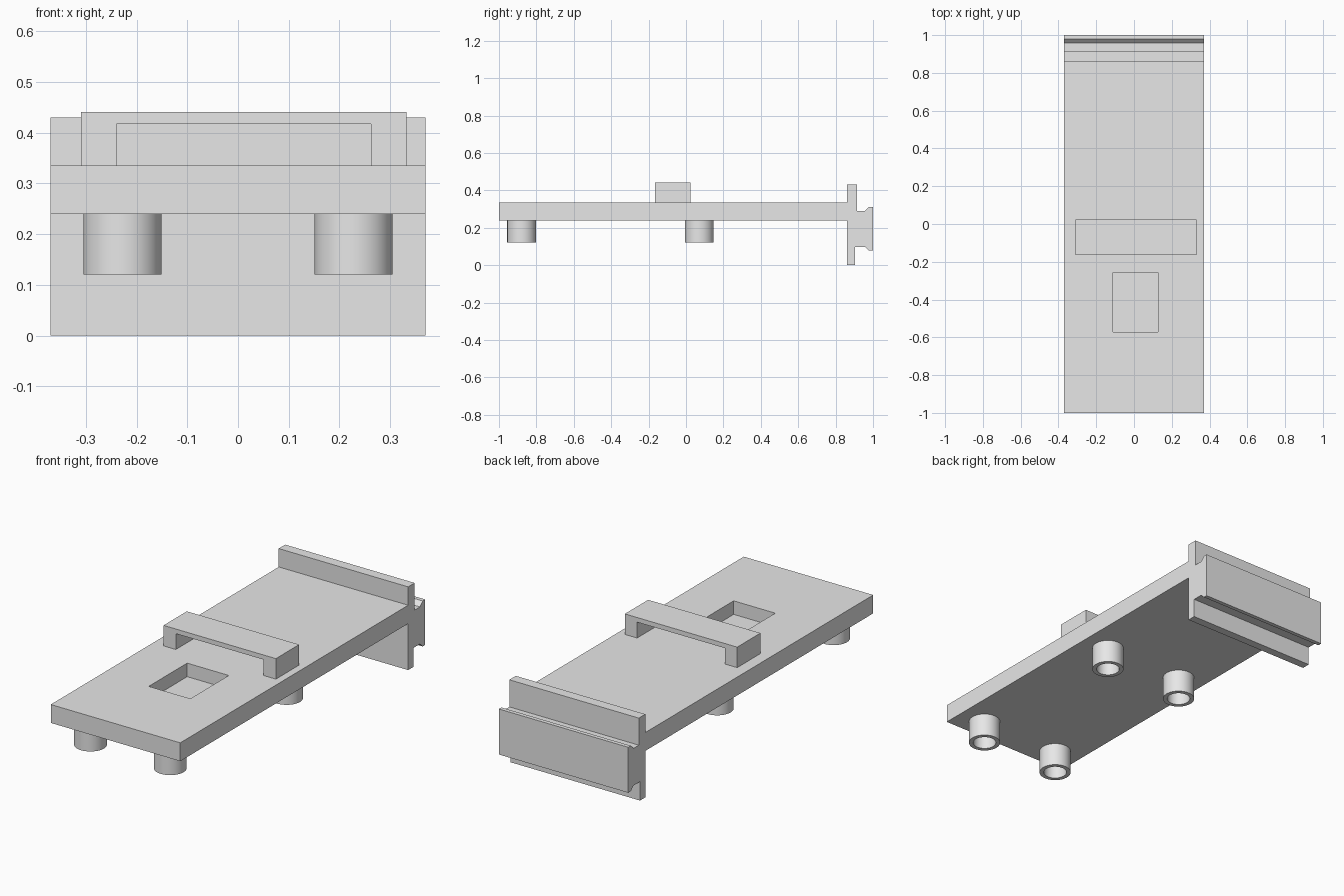
import bpy, bmesh, math
from mathutils import Vector

if "Cube" in bpy.data.objects:
    bpy.data.objects.remove(bpy.data.objects["Cube"])

grey = bpy.data.materials.new("light grey")
grey.diffuse_color = (0.8, 0.8, 0.8, 1)
grey.use_nodes = True
grey.node_tree.nodes["Principled BSDF"].inputs["Base Color"].default_value = grey.diffuse_color


def finish(name, bm):
    bmesh.ops.recalc_face_normals(bm, faces=bm.faces)
    mesh = bpy.data.meshes.new(name)
    bm.to_mesh(mesh)
    bm.free()
    mesh.materials.append(grey)
    ob = bpy.data.objects.new(name, mesh)
    bpy.context.collection.objects.link(ob)
    return ob


def extrude(name, points, direction):
    """Closed prism: a flat outline pushed along a direction."""
    bm = bmesh.new()
    face = bm.faces.new([bm.verts.new(p) for p in points])
    new = bmesh.ops.extrude_face_region(bm, geom=[face], use_keep_orig=True)["geom"]
    verts = [v for v in new if isinstance(v, bmesh.types.BMVert)]
    bmesh.ops.translate(bm, verts=verts, vec=Vector(direction))
    return finish(name, bm)


def box(name, x0, x1, y0, y1, z0, z1):
    outline = [(x0, y0, z0), (x1, y0, z0), (x1, y1, z0), (x0, y1, z0)]
    return extrude(name, outline, (0, 0, z1 - z0))


W = 0.37                    # half width
BOTTOM, TOP = 0.24, 0.335   # base plate heights

# Base plate with a blind rectangular pocket
plate = box("base_plate", -W, W, -1, 0.861, BOTTOM, TOP)
cutter = box("pocket_cutter", -0.11, 0.128, -0.572, -0.258, 0.265, 0.4)
cutter.hide_render = True
cut = plate.modifiers.new("pocket", 'BOOLEAN')
cut.operation = 'DIFFERENCE'
cut.solver = 'EXACT'
cut.object = cutter
bpy.context.view_layer.objects.active = plate
plate.select_set(True)
bpy.ops.object.modifier_apply(modifier=cut.name)
plate.select_set(False)
bpy.data.objects.remove(cutter)

# End rail: flanged wall with a lipped outer bar
rail = [(0.861, 0), (0.904, 0), (0.904, 0.098), (0.957, 0.098),
        (0.979, 0.077), (1, 0.077), (1, 0.312), (0.979, 0.312),
        (0.957, 0.29), (0.914, 0.29), (0.914, 0.43), (0.861, 0.43)]
extrude("end_rail", [(-W, y, z) for y, z in rail], (2 * W, 0, 0))

# Bridge strap across the plate
strap = [(-0.31, TOP), (-0.24, TOP), (-0.24, 0.417), (0.262, 0.417),
         (0.262, TOP), (0.332, TOP), (0.332, 0.441), (-0.31, 0.441)]
extrude("bridge_strap", [(x, -0.165, z) for x, z in strap], (0, 0.19, 0))


# Hollow round feet
def foot(name, cx, cy, outer=0.077, inner=0.056, n=48):
    bm = bmesh.new()
    rings = []
    for r, z in [(inner, BOTTOM), (inner, 0.12), (outer, 0.12), (outer, BOTTOM)]:
        rings.append([bm.verts.new((cx + r * math.cos(2 * math.pi * i / n),
                                    cy + r * math.sin(2 * math.pi * i / n), z))
                      for i in range(n)])
    for k in range(4):
        a, b = rings[k], rings[(k + 1) % 4]
        for i in range(n):
            j = (i + 1) % n
            bm.faces.new((a[i], a[j], b[j], b[i]))
    ob = finish(name, bm)
    bpy.context.view_layer.objects.active = ob
    ob.select_set(True)
    bpy.ops.object.shade_smooth_by_angle(angle=math.radians(30))
    ob.select_set(False)


for side, x in (("left", -0.228), ("right", 0.228)):
    for end, y in (("front", -0.879), ("middle", 0.071)):
        foot(f"{end}_{side}_foot", x, y)
